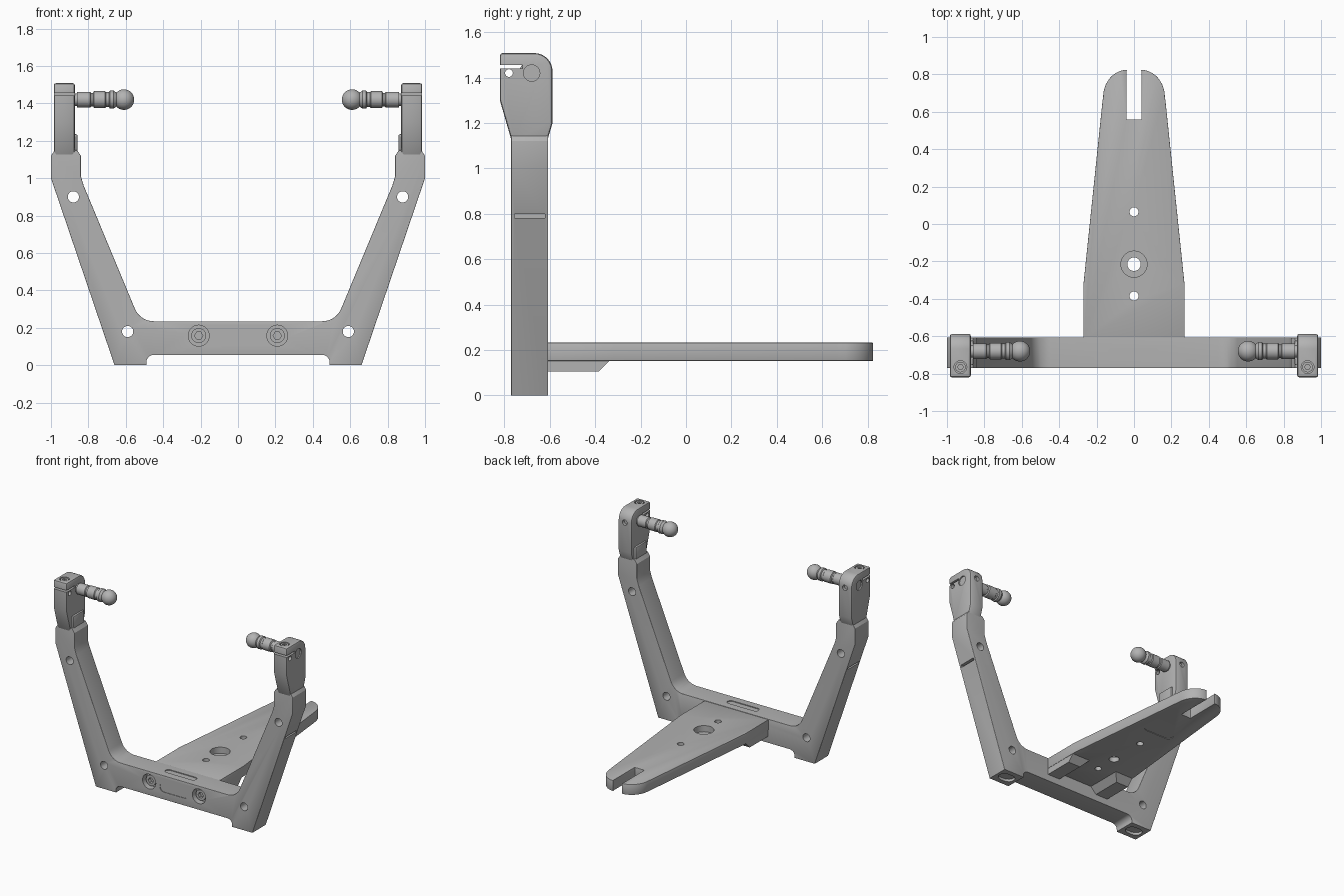
import bpy, bmesh, math
from mathutils import Matrix, Vector

cube = bpy.data.objects.get("Cube")
if cube:
    bpy.data.objects.remove(cube, do_unlink=True)

grey = bpy.data.materials.new("grey_metal")
grey.use_nodes = True
COLOUR = (0.45, 0.45, 0.45, 1)
grey.diffuse_color = COLOUR
grey.node_tree.nodes["Principled BSDF"].inputs["Base Color"].default_value = COLOUR


def activate(ob):
    bpy.ops.object.select_all(action='DESELECT')
    ob.select_set(True)
    bpy.context.view_layer.objects.active = ob


def finish(name, bm):
    bmesh.ops.recalc_face_normals(bm, faces=bm.faces)
    me = bpy.data.meshes.new(name)
    bm.to_mesh(me)
    bm.free()
    me.materials.append(grey)
    ob = bpy.data.objects.new(name, me)
    bpy.context.collection.objects.link(ob)
    return ob


def prism(name, pts, axis, lo, hi, weight=None):
    """Extrude a 2D outline along an axis; weight(a, b) gives rim bevel weights."""
    place = {'x': lambda u, v, w: (w, u, v),
             'y': lambda u, v, w: (u, w, v),
             'z': lambda u, v, w: (u, v, w)}[axis]
    bm = bmesh.new()
    layer = bm.edges.layers.float.new("bevel_weight_edge") if weight else None
    rings = [[bm.verts.new(place(u, v, w)) for u, v in pts] for w in (lo, hi)]
    for ring in rings:
        bm.faces.new(ring)
    n = len(pts)
    for i in range(n):
        j = (i + 1) % n
        bm.faces.new((rings[0][i], rings[0][j], rings[1][j], rings[1][i]))
        if weight:
            for ring in rings:
                bm.edges.get((ring[i], ring[j]))[layer] = weight(pts[i], pts[j])
    return finish(name, bm)


def arc(cu, cv, r, a0, a1, n=8):
    angles = [math.radians(a0 + (a1 - a0) * i / n) for i in range(n + 1)]
    return [(cu + r * math.cos(a), cv + r * math.sin(a)) for a in angles]


def circle(u, v, r, n=32):
    return arc(u, v, r, 0, 360 * (n - 1) / n, n - 1)


def slot(u, v, length, r):
    d = length / 2 - r
    return arc(u + d, v, r, -90, 90) + arc(u - d, v, r, 90, 270)


def box(u0, u1, v0, v1):
    return [(u0, v0), (u1, v0), (u1, v1), (u0, v1)]


def apply(ob, kind, **settings):
    mod = ob.modifiers.new(kind.lower(), kind)
    for key, value in settings.items():
        setattr(mod, key, value)
    activate(ob)
    bpy.ops.object.modifier_apply(modifier=mod.name)


def cut(target, pts, axis, lo, hi):
    cutter = prism("cutter", pts, axis, lo, hi)
    cutter.hide_render = True
    apply(target, 'BOOLEAN', operation='DIFFERENCE', solver='EXACT', object=cutter)
    bpy.data.objects.remove(cutter, do_unlink=True)


def bevel(ob, width, segments=3, method='ANGLE'):
    apply(ob, 'BEVEL', width=width, segments=segments, limit_method=method,
          angle_limit=math.radians(40))


def smooth(ob, angle=32):
    activate(ob)
    bpy.ops.object.shade_smooth_by_angle(angle=math.radians(angle))


def mirrored(half):
    return half + [(-u, v) for u, v in reversed(half)]


def lathe(name, profile, side, y, z, n=32):
    """Spin (x, radius) points round a sideways axis."""
    bm = bmesh.new()
    verts = [bm.verts.new((side * x, y, z + r)) for x, r in profile]
    edges = [bm.edges.new(pair) for pair in zip(verts, verts[1:])]
    bmesh.ops.spin(bm, geom=verts + edges, cent=(0, y, z), axis=(1, 0, 0),
                   angle=2 * math.pi, steps=n)
    bmesh.ops.remove_doubles(bm, verts=bm.verts, dist=0.0002)
    return finish(name, bm)


FRONT, BACK = -0.77, -0.607

# Cradle frame: lower bar and two leaning arms
half = ([(0.45, 0.055)] + arc(0.45, 0.015, 0.04, 75, 0, 5) + [(0.49, 0), (0.66, 0), (1.0, 1.0),
        (1.0, 1.12), (0.98, 1.15), (0.86, 1.15), (0.84, 1.12), (0.84, 1.01), (0.825, 0.96)]
        + arc(0.45, 0.345, 0.11, -22, -90, 8))


def rim(a, b):
    if min(a[1], b[1]) < 0.24 and max(a[0], b[0], -a[0], -b[0]) < 0.5:
        return 0.25
    return 0.2 if a[1] == b[1] == 0 else 1.0


frame = prism("cradle_frame", mirrored(half), 'y', FRONT, BACK, rim)
bevel(frame, 0.034, 4, 'WEIGHT')
for s in (1, -1):
    for x, z in ((0.59, 0.18), (0.88, 0.9)):
        cut(frame, circle(s * x, z, 0.03), 'y', -1, 0)
    cut(frame, circle(s * 0.21, 0.158, 0.056), 'y', -1, FRONT + 0.05)
    cut(frame, slot(s * 0.575, -0.688, 0.125, 0.045), 'z', -0.1, 0.02)
    # Thin slit on the outside of each arm
    cut(frame, [(s * 0.90, 0.782), (s * 1.0, 0.782), (s * 1.0, 0.798), (s * 0.90, 0.798)],
        'y', -0.755, -0.622)
cut(frame, slot(0, -0.688, 0.26, 0.025), 'z', 0.229, 0.3)
cut(frame, slot(0, 0.145, 0.24, 0.035), 'y', -1, FRONT + 0.004)
smooth(frame)

# Tail plate with a forked end
plate_half = [(0.27, -0.62), (0.27, -0.32), (0.168, 0.66)]
plate_half += [(0.035 + 0.13 * math.cos(t), 0.68 + 0.145 * math.sin(t))
               for t in [math.radians(90 * i / 10) for i in range(11)]]
plate_half += [(0.04, 0.82), (0.04, 0.56)]
plate = prism("tail_plate", mirrored(plate_half), 'z', 0.152, 0.232)
bevel(plate, 0.007, 2)
for y, r in ((0.065, 0.024), (-0.385, 0.024), (-0.215, 0.036)):
    cut(plate, circle(0, y, r), 'z', 0, 1)
cut(plate, circle(0, -0.215, 0.07), 'z', 0.185, 1)
cut(plate, slot(0, 0.27, 0.24, 0.035), 'z', 0, 0.156)
smooth(plate)

# Thick lugs under the plate where it meets the bar
for s, side in ((1, "left"), (-1, "right")):
    lug = prism(side + "_plate_lug", [(-0.62, 0.16), (-0.62, 0.105), (-0.385, 0.105), (-0.33, 0.16)],
                'x', s * 0.12, s * 0.268)
    cut(lug, [(s * 0.10, 0.05), (s * 0.165, 0.05), (s * 0.165, 0.105), (s * 0.12, 0.152), (s * 0.10, 0.152)],
        'y', -1, 0)

    # Countersunk socket bolts in the bar
    bolt = prism(side + "_bar_bolt", circle(s * 0.21, 0.158, 0.04), 'y', FRONT + 0.02, FRONT + 0.06)
    cut(bolt, circle(s * 0.21, 0.158, 0.022, 6), 'y', -1, FRONT + 0.045)
    smooth(bolt)

    # Clamp head on top of the arm
    outline = ([(-0.82, 1.508), (-0.82, 1.30), (-0.765, 1.11), (-0.615, 1.11), (-0.588, 1.2)]
               + arc(-0.668, 1.428, 0.08, 0, 90, 8))
    clamp = prism(side + "_clamp_head", outline, 'x', s * 0.872, s * 0.985)
    bevel(clamp, 0.012, 2)
    cut(clamp, box(-0.9, -0.72, 1.441, 1.455), 'x', s * 0.8, s * 1.1)
    cut(clamp, circle(s * 0.928, -0.765, 0.034), 'z', 1.49, 1.6)
    cut(clamp, circle(-0.68, 1.42, 0.036), 'x', s * 0.975, s * 1.1)
    cut(clamp, circle(-0.78, 1.42, 0.017), 'x', s * 0.8, s * 1.1)
    cut(clamp, circle(s * 0.928, 1.42, 0.02), 'y', -0.61, -0.5)
    smooth(clamp)

    pinch = prism(side + "_clamp_bolt", circle(s * 0.928, -0.765, 0.028), 'z', 1.47, 1.505)
    cut(pinch, circle(s * 0.928, -0.765, 0.015, 6), 'z', 1.49, 1.6)
    smooth(pinch)

    # Saddle that seats the clamp on the arm
    saddle = prism(side + "_clamp_saddle", box(-0.755, -0.622, 1.1, 1.235), 'x', s * 0.858, s * 0.96)
    bevel(saddle, 0.008, 2)
    smooth(saddle)

    # Ball-ended pivot rod
    profile = [(0.978, 0), (0.978, 0.033), (0.86, 0.033), (0.86, 0.042), (0.79, 0.042), (0.785, 0.036),
               (0.775, 0.036), (0.77, 0.045), (0.71, 0.045), (0.705, 0.04), (0.69, 0.04),
               (0.685, 0.048), (0.665, 0.048), (0.64, 0.03)]
    profile += [(x, r) for x, r in arc(0.61, 0, 0.055, 35, 180, 14)]
    smooth(lathe(side + "_ball_rod", profile, s, -0.68, 1.42))
